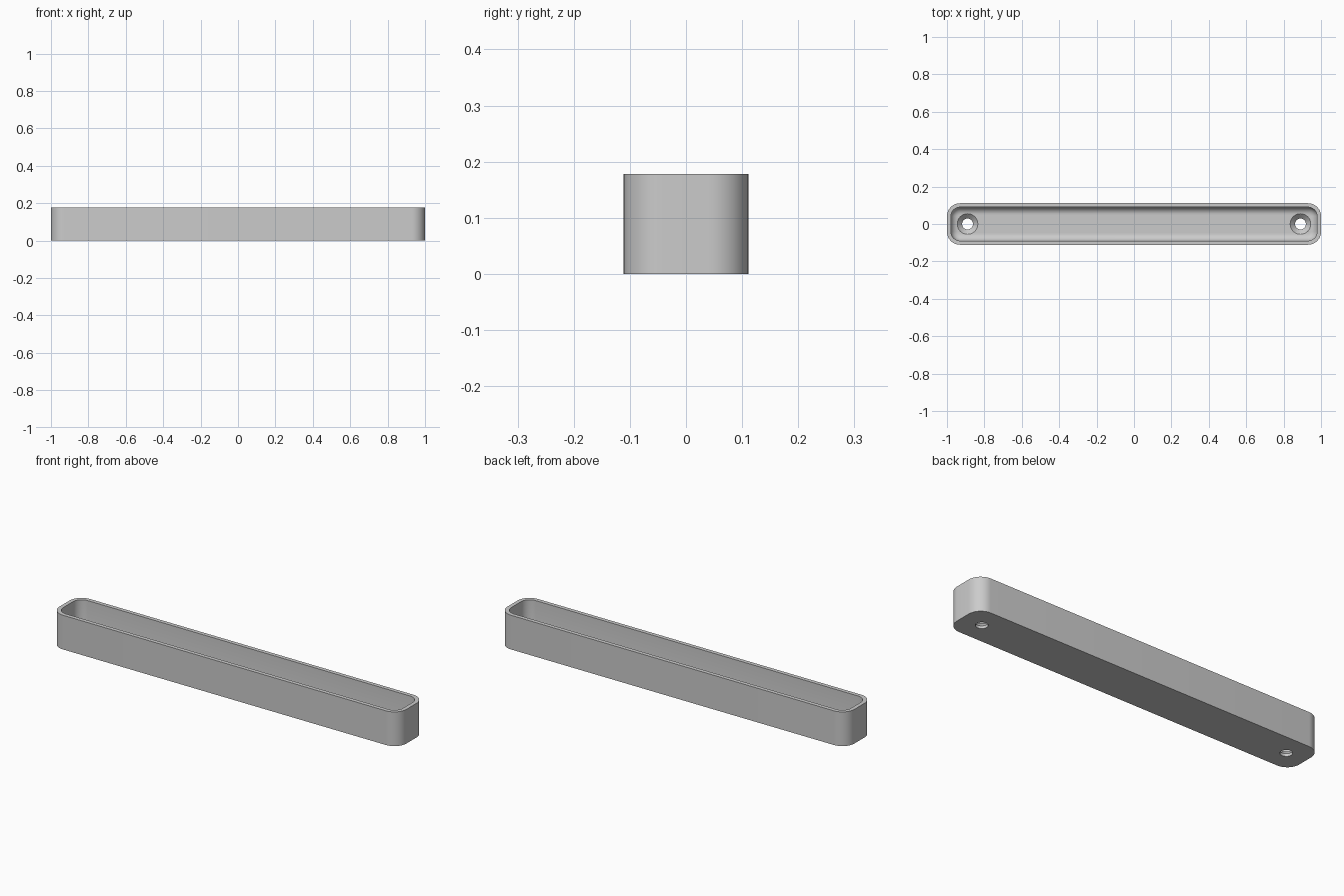
import bpy, bmesh, math

if "Cube" in bpy.data.objects:
    bpy.data.objects.remove(bpy.data.objects["Cube"], do_unlink=True)

HALF_X, HALF_Y, HEIGHT = 1.0, 0.111, 0.178
CORNER, WALL, FLOOR, FILLET = 0.07, 0.021, 0.04, 0.04
HOLE_X, HOLE_R, SINK_R = 0.89, 0.029, 0.055
STEPS = 12

grey = bpy.data.materials.new("light_grey")
grey.use_nodes = True
grey.diffuse_color = (0.6, 0.6, 0.6, 1)
grey.node_tree.nodes["Principled BSDF"].inputs["Base Color"].default_value = grey.diffuse_color


def add_object(name, bm):
    bmesh.ops.recalc_face_normals(bm, faces=bm.faces)
    mesh = bpy.data.meshes.new(name)
    bm.to_mesh(mesh)
    bm.free()
    mesh.materials.append(grey)
    obj = bpy.data.objects.new(name, mesh)
    bpy.context.collection.objects.link(obj)
    return obj


def rounded_ring(bm, inset, z):
    """Rounded rectangle of vertices, inset from the outer outline."""
    r = CORNER - inset
    ring = []
    for i, (sx, sy) in enumerate([(1, 1), (-1, 1), (-1, -1), (1, -1)]):
        for k in range(STEPS + 1):
            a = math.pi / 2 * (i + k / STEPS)
            ring.append(bm.verts.new((sx * (HALF_X - CORNER) + r * math.cos(a),
                                      sy * (HALF_Y - CORNER) + r * math.sin(a), z)))
    return ring


def circle_ring(bm, r, z, x):
    return [bm.verts.new((x + r * math.cos(a), r * math.sin(a), z))
            for a in (math.tau * k / 40 for k in range(40))]


def loft(bm, rings):
    """Skin consecutive rings and cap both ends."""
    for a, b in zip(rings, rings[1:]):
        for i in range(len(a)):
            j = (i + 1) % len(a)
            bm.faces.new((a[i], a[j], b[j], b[i]))
    bm.faces.new(rings[0])
    bm.faces.new(rings[-1])


# Tray: outer wall, flat rim, inner wall, filleted floor
section = [(0, 0), (0, HEIGHT), (WALL, HEIGHT)]
for k in range(9):
    a = math.pi / 2 * k / 8
    section.append((WALL + FILLET * (1 - math.cos(a)),
                    FLOOR + FILLET * (1 - math.sin(a))))
bm = bmesh.new()
loft(bm, [rounded_ring(bm, inset, z) for inset, z in section])
tray = add_object("tray", bm)

# Countersunk screw holes at both ends
cutters = []
for name, side in (("left_hole_cutter", 1), ("right_hole_cutter", -1)):
    bm = bmesh.new()
    sink_bottom = FLOOR - (SINK_R - HOLE_R)
    loft(bm, [circle_ring(bm, r, z, side * HOLE_X) for r, z in
              ((HOLE_R, -0.05), (HOLE_R, sink_bottom), (SINK_R, FLOOR), (SINK_R, HEIGHT - 0.03))])
    cutter = add_object(name, bm)
    cutter.hide_render = True
    cutters.append(cutter)
    mod = tray.modifiers.new(name, 'BOOLEAN')
    mod.operation = 'DIFFERENCE'
    mod.solver = 'EXACT'
    mod.object = cutter

bpy.context.view_layer.objects.active = tray
tray.select_set(True)
for mod in list(tray.modifiers):
    bpy.ops.object.modifier_apply(modifier=mod.name)
for cutter in cutters:
    bpy.data.objects.remove(cutter, do_unlink=True)
bpy.ops.object.shade_smooth_by_angle(angle=math.radians(30))
